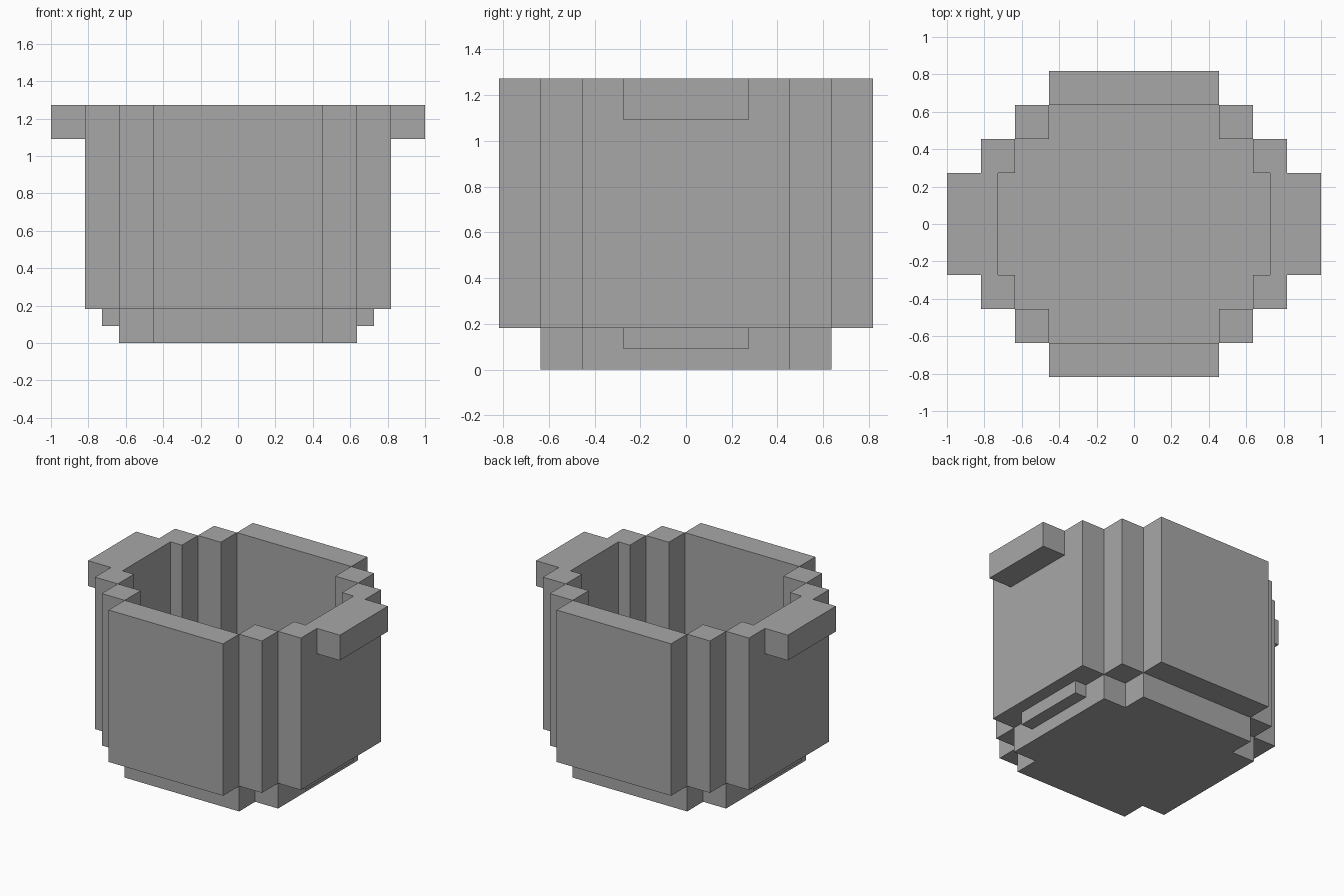
import bpy, bmesh

if "Cube" in bpy.data.objects:
    bpy.data.objects.remove(bpy.data.objects["Cube"])

U = 2 / 11                              # one block
A, B, C, D, E = (U * k for k in (1.5, 2.5, 3.5, 4.5, 5.5))
N = U * 4                               # half-depth recess in the side walls
Z_PLATE, Z_WALL, Z_HANDLE, Z_TOP = (U * k for k in (0.5, 1, 6, 7))

grey = bpy.data.materials.new("iron grey")
grey.diffuse_color = (0.388, 0.388, 0.388, 1)
grey.use_nodes = True
grey.node_tree.nodes["Principled BSDF"].inputs["Base Color"].default_value = grey.diffuse_color


def prism(name, outline, z0, z1):
    """Extrude a flat outline from z0 up to z1."""
    bm = bmesh.new()
    face = bm.faces.new([bm.verts.new((x, y, z0)) for x, y in outline])
    out = bmesh.ops.extrude_face_region(bm, geom=[face])
    top = [v for v in out["geom"] if isinstance(v, bmesh.types.BMVert)]
    bmesh.ops.translate(bm, verts=top, vec=(0, 0, z1 - z0))
    bmesh.ops.recalc_face_normals(bm, faces=bm.faces)
    mesh = bpy.data.meshes.new(name)
    bm.to_mesh(mesh)
    bm.free()
    mesh.materials.append(grey)
    obj = bpy.data.objects.new(name, mesh)
    bpy.context.collection.objects.link(obj)


def box(name, x0, x1, y0, y1, z0, z1):
    prism(name, [(x0, y0), (x1, y0), (x1, y1), (x0, y1)], z0, z1)


# Floor: plus-shaped slab with notched corners
quarter = [(C, B), (B, B), (B, C)]
floor = (quarter + [(-x, y) for x, y in reversed(quarter)]
         + [(-x, -y) for x, y in quarter] + [(x, -y) for x, y in reversed(quarter)])
prism("floor", floor, 0, Z_WALL)

# Front and back walls
for name, s in (("front_wall", -1), ("back_wall", 1)):
    box(name, -B, B, min(s * C, s * D), max(s * C, s * D), Z_WALL, Z_TOP)

for side, s in (("left", -1), ("right", 1)):
    # Side wall, recessed on its inner face
    wall = [(D, -B), (D, B), (C, B), (C, A), (N, A), (N, -A), (C, -A), (C, -B)]
    prism(side + "_wall", [(s * x, y) for x, y in wall], Z_WALL, Z_TOP)
    # Handle at the rim, and the thin floor plate beneath the recess
    box(side + "_handle", min(s * D, s * E), max(s * D, s * E), -A, A, Z_HANDLE, Z_TOP)
    box(side + "_floor_plate", min(s * C, s * N), max(s * C, s * N), -A, A, Z_PLATE, Z_WALL)
    # Corner posts
    for end, t in (("front", -1), ("back", 1)):
        box(f"{end}_{side}_post", min(s * B, s * C), max(s * B, s * C),
            min(t * B, t * C), max(t * B, t * C), Z_WALL, Z_TOP)
